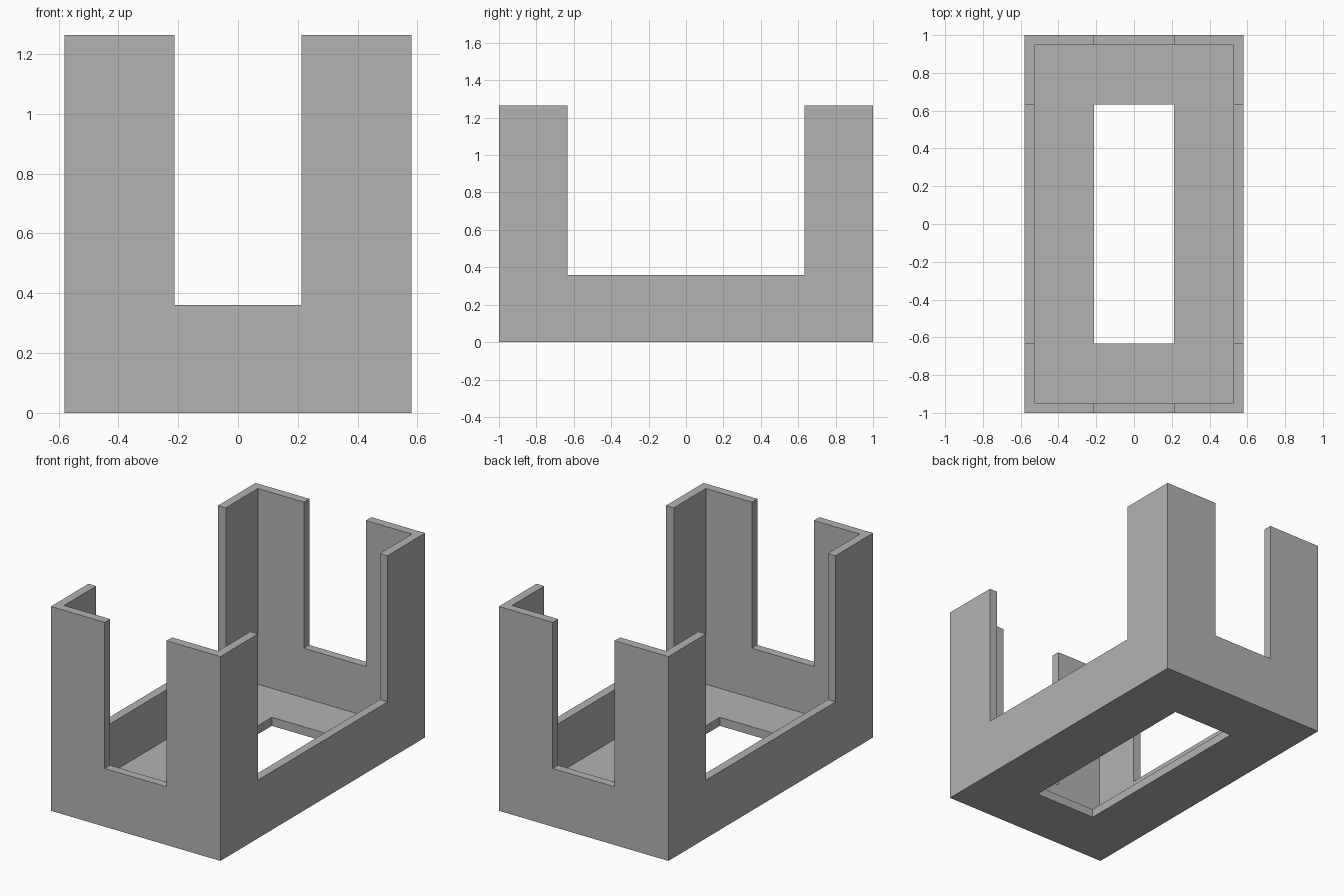
import bpy
from mathutils import Vector

cube = bpy.data.objects.get("Cube")
if cube:
    bpy.data.objects.remove(cube, do_unlink=True)

HX, HY, H = 0.58, 1.0, 1.264      # outer half sizes and height
WALL = 0.053                      # wall and floor thickness
SX, SY, RIM = 0.212, 0.633, 0.36  # half opening sizes and low rim height

grey = bpy.data.materials.new("plain grey")
grey.use_nodes = True
grey.diffuse_color = (0.45, 0.45, 0.45, 1)
grey.node_tree.nodes["Principled BSDF"].inputs["Base Color"].default_value = grey.diffuse_color


def box(name, hx, hy, z0, z1):
    """Box centred on the z axis, with real vertex coordinates."""
    bpy.ops.mesh.primitive_cube_add(size=2)
    ob = bpy.context.object
    ob.name = name
    for v in ob.data.vertices:
        v.co = Vector((v.co.x * hx, v.co.y * hy, z1 if v.co.z > 0 else z0))
    ob.data.materials.append(grey)
    return ob


tray = box("open_corner_tray", HX, HY, 0, H)

# Cavity, floor opening, and the wide slots through each pair of walls
cutters = [
    box("cavity_cutter", HX - WALL, HY - WALL, WALL, H + 1),
    box("floor_opening_cutter", SX, SY, -1, RIM / 2),
    box("end_slot_cutter", SX, HY + 1, RIM, H + 1),
    box("side_slot_cutter", HX + 1, SY, RIM, H + 1),
]

bpy.ops.object.select_all(action='DESELECT')
bpy.context.view_layer.objects.active = tray
tray.select_set(True)
for cutter in cutters:
    cutter.hide_render = True
    mod = tray.modifiers.new(cutter.name, 'BOOLEAN')
    mod.operation = 'DIFFERENCE'
    mod.solver = 'EXACT'
    mod.object = cutter
    bpy.ops.object.modifier_apply(modifier=mod.name)

for cutter in cutters:
    bpy.data.objects.remove(cutter, do_unlink=True)
